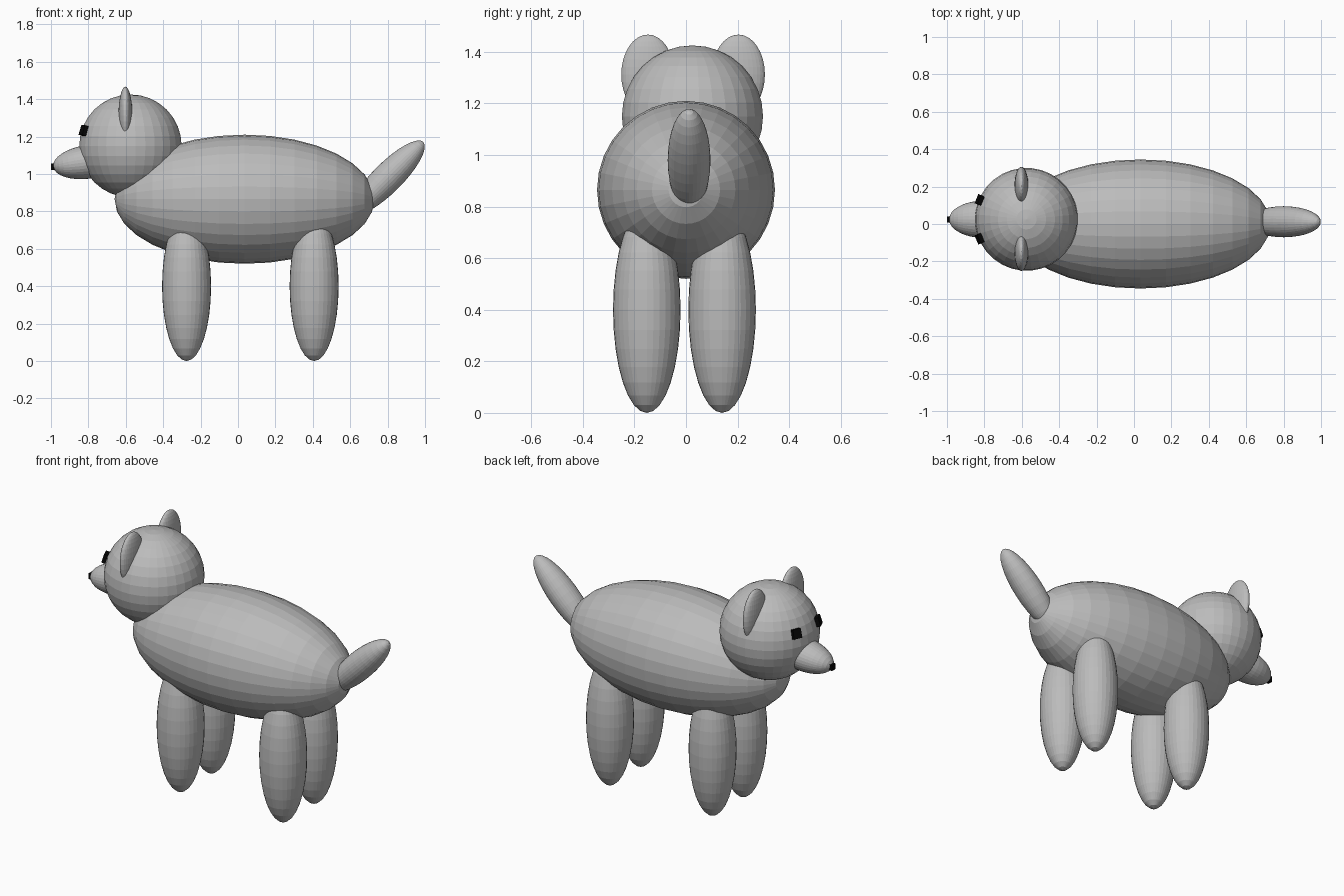
import bpy, bmesh, math
from mathutils import Matrix, Vector

if "Cube" in bpy.data.objects:
    bpy.data.objects.remove(bpy.data.objects["Cube"])


def material(name, rgb):
    m = bpy.data.materials.new(name)
    m.diffuse_color = (*rgb, 1)
    m.use_nodes = True
    m.node_tree.nodes["Principled BSDF"].inputs["Base Color"].default_value = m.diffuse_color
    return m


grey = material("grey", (0.5, 0.5, 0.5))
black = material("black", (0.002, 0.002, 0.002))


def ellipsoid(name, centre, radii, tilt=0.0, spin=0.0):
    """Flat-shaded sphere, poles on local z, scaled, then tilted about y."""
    bm = bmesh.new()
    bmesh.ops.create_uvsphere(bm, u_segments=32, v_segments=16, radius=1)
    bm.transform(Matrix.Translation(centre) @ Matrix.Rotation(math.radians(tilt), 4, 'Y')
                 @ Matrix.Diagonal((*radii, 1)) @ Matrix.Rotation(math.radians(spin), 4, 'Z'))
    me = bpy.data.meshes.new(name)
    bm.to_mesh(me)
    bm.free()
    me.materials.append(grey)
    me.materials.append(black)
    ob = bpy.data.objects.new(name, me)
    bpy.context.collection.objects.link(ob)
    return ob


# Body, lying along x
ellipsoid("body", (0.035, 0, 0.865), (0.345, 0.345, 0.695), 90)

# Head, with two faces raised as eyes
head_centre = Vector((-0.575, 0.025, 1.15))
head = ellipsoid("head", head_centre, (0.275, 0.275, 0.275), spin=5.625)
bm = bmesh.new()
bm.from_mesh(head.data)
for side in (-1, 1):
    bm.faces.ensure_lookup_table()
    spot = head_centre + Vector((-0.243, side * 0.1, 0.08))
    face = min(bm.faces, key=lambda f: (f.calc_center_median() - spot).length)
    face.normal_update()
    out = face.normal.copy()
    eye = bmesh.ops.extrude_discrete_faces(bm, faces=[face])["faces"][0]
    base = list(eye.verts)
    raised = bmesh.ops.extrude_face_region(bm, geom=[eye])["geom"]
    verts = [g for g in raised if isinstance(g, bmesh.types.BMVert)]
    bmesh.ops.translate(bm, verts=verts, vec=out * 0.022)
    for v in base + verts:
        for f in v.link_faces:
            if all(w in base or w in verts for w in f.verts):
                f.material_index = 1
bm.to_mesh(head.data)
bm.free()

# Muzzle and nose
ellipsoid("muzzle", (-0.80, 0.025, 1.065), (0.09, 0.1, 0.19), 82)
bpy.ops.mesh.primitive_cube_add(size=1, location=(-0.985, 0.025, 1.038))
nose = bpy.context.object
nose.name = "nose"
nose.scale = (0.03, 0.032, 0.034)
nose.data.materials.append(black)

# Ears
for side, y in (("right", -0.148), ("left", 0.203)):
    ellipsoid(side + "_ear", (-0.602, y, 1.312), (0.037, 0.103, 0.155))

# Legs
for end, x in (("front", -0.275), ("back", 0.407)):
    for side, y in (("right", -0.152), ("left", 0.14)):
        ellipsoid(f"{end}_{side}_leg", (x, y, 0.4), (0.131, 0.131, 0.4))

# Tail, raised behind the body
ellipsoid("tail", (0.80, 0.012, 0.98), (0.08, 0.083, 0.27), 45)
